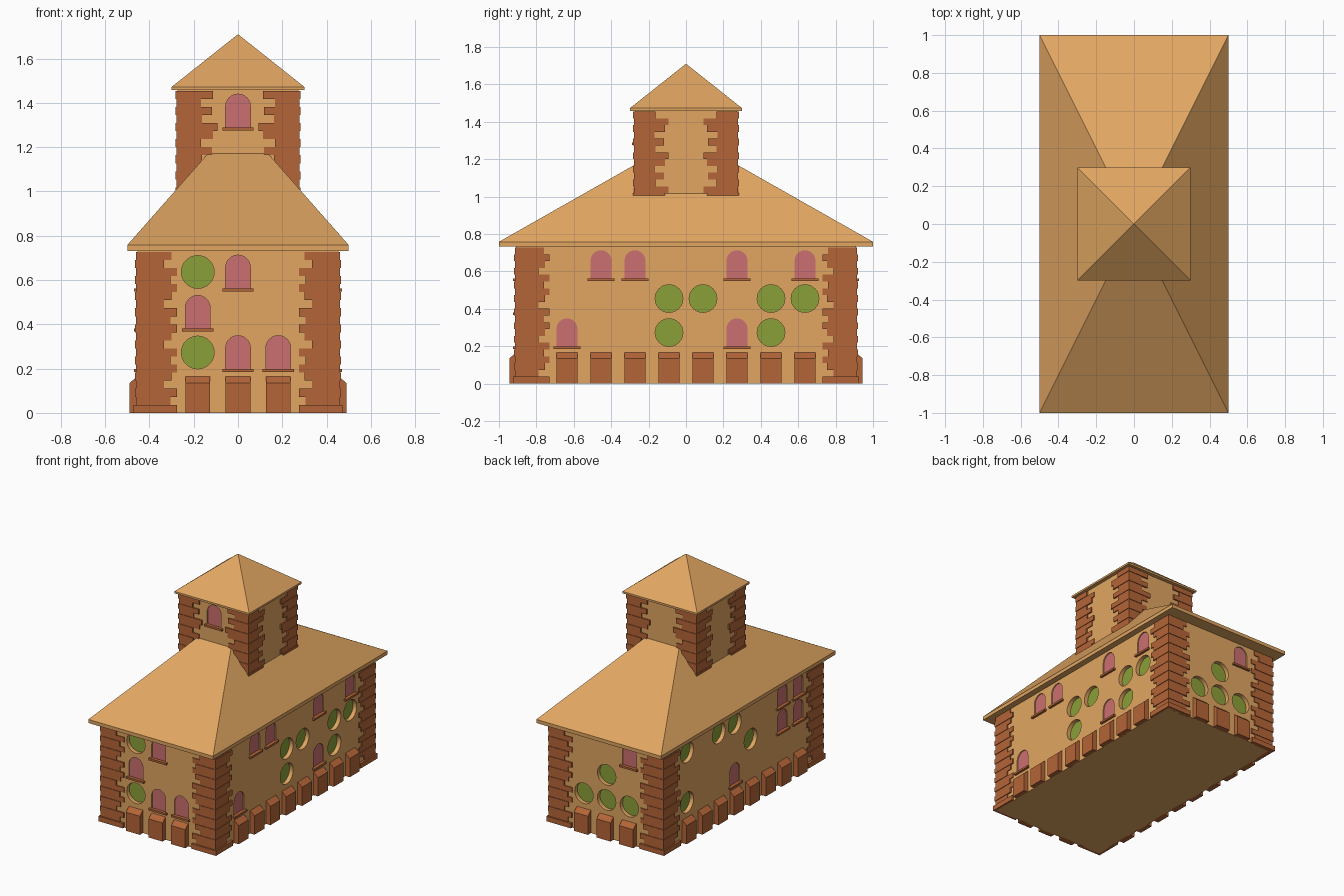
import bpy, bmesh, math
from mathutils import Matrix, Vector

if "Cube" in bpy.data.objects:
    bpy.data.objects.remove(bpy.data.objects["Cube"])

C = 2 / 11                      # wall grid cell
HX, HY = 2.5 * C, 5 * C         # main wall half sizes
HT = 1.5 * C                    # tower half size
WALL_TOP, TOWER_TOP = 4 * C, 8 * C


def material(name, rgb):
    m = bpy.data.materials.new(name)
    m.diffuse_color = (*rgb, 1)
    m.use_nodes = True
    m.node_tree.nodes["Principled BSDF"].inputs["Base Color"].default_value = m.diffuse_color
    return m


TAN = material("tan_plaster", (0.75, 0.38, 0.12))
BRICK = material("brick", (0.46, 0.13, 0.04))
PINK = material("pink_pane", (0.60, 0.16, 0.16))
GREEN = material("green_pane", (0.26, 0.35, 0.04))


def finish(bm, name, mat):
    bmesh.ops.recalc_face_normals(bm, faces=bm.faces)
    me = bpy.data.meshes.new(name)
    bm.to_mesh(me)
    bm.free()
    me.materials.append(mat)
    ob = bpy.data.objects.new(name, me)
    bpy.context.collection.objects.link(ob)
    return ob


def prism(bm, a_pts, b_pts):
    """Solid between two matching outlines."""
    a = [bm.verts.new(p) for p in a_pts]
    b = [bm.verts.new(p) for p in b_pts]
    bm.faces.new(a)
    bm.faces.new(b[::-1])
    for i in range(len(a)):
        j = (i + 1) % len(a)
        bm.faces.new((a[i], b[i], b[j], a[j]))


def box(bm, x0, x1, y0, y1, z0, z1):
    base = [(x0, y0), (x1, y0), (x1, y1), (x0, y1)]
    prism(bm, [(x, y, z0) for x, y in base], [(x, y, z1) for x, y in base])


def wall_prism(bm, side, pts, d0, d1):
    """Outline (u, z) on wall number `side`, extruded from depth d0 out to d1."""
    r = Matrix.Rotation(side * math.pi / 2, 4, 'Z')
    prism(bm, [r @ Vector((u, -d0, z)) for u, z in pts],
          [r @ Vector((u, -d1, z)) for u, z in pts])


def rect(u, w, z0, z1):
    return [(u - w, z0), (u + w, z0), (u + w, z1), (u - w, z1)]


def circle(u, z, r, n=32):
    return [(u + r * math.cos(k * math.tau / n), z + r * math.sin(k * math.tau / n)) for k in range(n)]


def arch(u, z, w=0.056, n=12):
    arc = [(u + w * math.cos(k * math.pi / n), z + 0.02 + w * math.sin(k * math.pi / n)) for k in range(n + 1)]
    return [(u - w, z - 0.075), (u + w, z - 0.075)] + arc


# openings per wall, rows from top to bottom: O round, W arched
LAYOUT = [
    ["OW.", "W..", "OWW"],                    # front
    [".WW..W.W", "...OO.OO", "W..O.WO."],     # right
    ["..W", ".O.", "OOO"],                    # back
    ["O.OO..WW", "....O.WW", "O..W...."],     # left
]
openings = []
for side, rows in enumerate(LAYOUT):
    for r, row in enumerate(rows):
        for c, kind in enumerate(row):
            if kind != '.':
                u = (c - (len(row) - 1) / 2) * C
                openings.append((side, kind, u, (3.5 - r) * C, HX if side % 2 else HY))
openings.append((0, 'W', 0, 7.5 * C, HT))     # tower window

cut, rounds, arches, sills = (bmesh.new() for _ in range(4))
for side, kind, u, z, d in openings:
    if kind == 'O':
        wall_prism(cut, side, circle(u, z, 0.074), d - 0.035, d + 0.02)
        wall_prism(rounds, side, circle(u, z, 0.0745), d - 0.04, d - 0.03)
    else:
        wall_prism(cut, side, arch(u, z), d - 0.015, d + 0.02)
        wall_prism(arches, side, arch(u, z, 0.0565), d - 0.02, d - 0.008)
        wall_prism(sills, side, rect(u, 0.071, z - 0.088, z - 0.074), d - 0.02, d + 0.016)
cutter = finish(cut, "opening_cutter", TAN)
cutter.hide_render = True
cutter.hide_viewport = True
finish(rounds, "round_windows", GREEN)
finish(arches, "arched_windows", PINK)
finish(sills, "window_sills", BRICK)

# walls with recessed openings
for name, x, y, z0, z1 in (("main_walls", HX, HY, 0, WALL_TOP + 0.01),
                           ("tower_walls", HT, HT, 0.85, TOWER_TOP + 0.005)):
    bm = bmesh.new()
    box(bm, -x, x, -y, y, z0, z1)
    walls = finish(bm, name, TAN)
    mod = walls.modifiers.new("openings", 'BOOLEAN')
    mod.operation = 'DIFFERENCE'
    mod.solver = 'EXACT'
    mod.object = cutter

# sloped-top buttresses along the base
bm = bmesh.new()
for side in range(4):
    n, d = (8, HX) if side % 2 else (3, HY)
    rot = Matrix.Rotation(side * math.pi / 2, 4, 'Z')
    profile = [(d - 0.01, 0), (d + 0.035, 0), (d + 0.035, 0.135), (d, 0.165), (d - 0.01, 0.165)]
    for c in range(n):
        u = (c - (n - 1) / 2) * C
        prism(bm, [rot @ Vector((u - 0.056, -p, z)) for p, z in profile],
              [rot @ Vector((u + 0.056, -p, z)) for p, z in profile])
finish(bm, "buttresses", BRICK)


# toothed brick corners, L-shaped courses
def brick_corners(name, hx, hy, z0, rows, lengths, plinth):
    bm = bmesh.new()
    h = C / 5
    for sx in (-1, 1):
        for sy in (-1, 1):
            for k in range(rows):
                out = 0.017 if plinth and k == 0 else (0.010, 0.006)[k % 2]
                X, Y, t = hx + out, hy + out, out + 0.015
                a = lengths[k % 5] + out
                b = lengths[(k + 2) % 5] + out
                ell = [(X, Y), (X - a, Y), (X - a, Y - t), (X - t, Y - t), (X - t, Y - b), (X, Y - b)]
                prism(bm, [(sx * x, sy * y, z0 + k * h) for x, y in ell],
                      [(sx * x, sy * y, z0 + (k + 1) * h) for x, y in ell])
    finish(bm, name, BRICK)


brick_corners("main_brick_corners", HX, HY, 0, 20, (0.18, 0.15, 0.18, 0.12, 0.155), True)
brick_corners("tower_brick_corners", HT, HT, 5 * C, 15, (0.18, 0.11, 0.155, 0.105, 0.16), False)


# pyramid roofs with a thin eave
def roof(name, x, y, z0, z1, apex):
    bm = bmesh.new()
    ring = [(-x, -y), (x, -y), (x, y), (-x, y)]
    lo = [bm.verts.new((*p, z0)) for p in ring]
    hi = [bm.verts.new((*p, z1)) for p in ring]
    top = bm.verts.new((0, 0, apex))
    bm.faces.new(lo[::-1])
    for i in range(4):
        j = (i + 1) % 4
        bm.faces.new((lo[i], lo[j], hi[j], hi[i]))
        bm.faces.new((hi[i], hi[j], top))
    finish(bm, name, TAN)


roof("main_roof", 0.5, 1.0, 0.732, 0.758, 1.325)
roof("tower_roof", 0.3, 0.3, 1.458, 1.472, 1.71)
